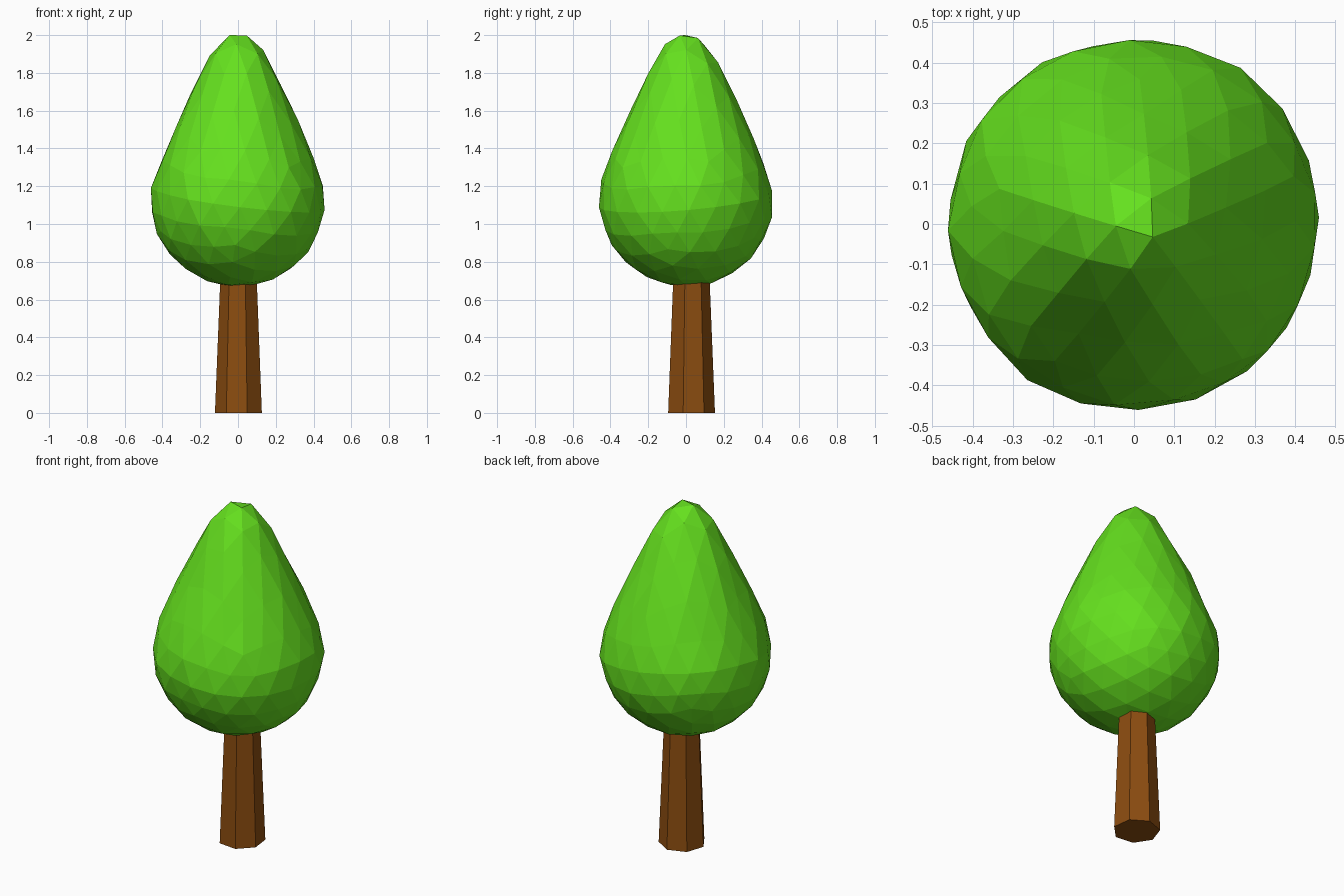
import bpy, bmesh, random
from math import radians, cos, sin, tau
from mathutils import Euler

if "Cube" in bpy.data.objects:
    bpy.data.objects.remove(bpy.data.objects["Cube"])

random.seed(4)


def make(name, bm, color):
    bmesh.ops.recalc_face_normals(bm, faces=bm.faces)
    me = bpy.data.meshes.new(name)
    bm.to_mesh(me)
    bm.free()
    mat = bpy.data.materials.new(name + "_color")
    mat.diffuse_color = (*color, 1)
    mat.use_nodes = True
    mat.node_tree.nodes["Principled BSDF"].inputs["Base Color"].default_value = mat.diffuse_color
    me.materials.append(mat)
    ob = bpy.data.objects.new(name, me)
    bpy.context.collection.objects.link(ob)
    return ob


# Trunk: tapered seven-sided prism
bm = bmesh.new()
rings = []
for r, z in ((0.128, 0.0), (0.099, 0.72)):
    rings.append([bm.verts.new((0.005 + r * cos(radians(-173) + i * tau / 7),
                                0.026 + r * sin(radians(-173) + i * tau / 7), z))
                  for i in range(7)])
for i in range(7):
    j = (i + 1) % 7
    bm.faces.new((rings[0][i], rings[0][j], rings[1][j], rings[1][i]))
bm.faces.new(rings[0][::-1])
bm.faces.new(rings[1])
make("trunk", bm, (0.26, 0.073, 0.005))

# Crown: icosphere with its upper half drawn up into a teardrop
# (unit height, world z, radius factor)
PROFILE = [(-1, 0.667, 1), (0, 1.13, 1), (0.2, 1.23, 0.99), (0.4, 1.35, 0.95),
           (0.6, 1.52, 0.89), (0.8, 1.74, 0.83), (0.9, 1.87, 0.82),
           (0.99, 2.0, 0.82), (1, 2.0, 0.82)]


def shape(h):
    for (h0, z0, s0), (h1, z1, s1) in zip(PROFILE, PROFILE[1:]):
        if h <= h1:
            t = (h - h0) / (h1 - h0)
            return z0 + t * (z1 - z0), s0 + t * (s1 - s0)
    return PROFILE[-1][1:]


bm = bmesh.new()
bmesh.ops.create_icosphere(bm, subdivisions=3, radius=1)
tilt = Euler((radians(7), radians(5), radians(20)))
for v in bm.verts:
    p = v.co.normalized()
    p.rotate(tilt)
    z, s = shape(p.z)
    s *= 0.464 * random.uniform(0.985, 1.01)
    v.co = (p.x * s, p.y * s, z)
make("crown", bm, (0.13, 0.75, 0.013))
